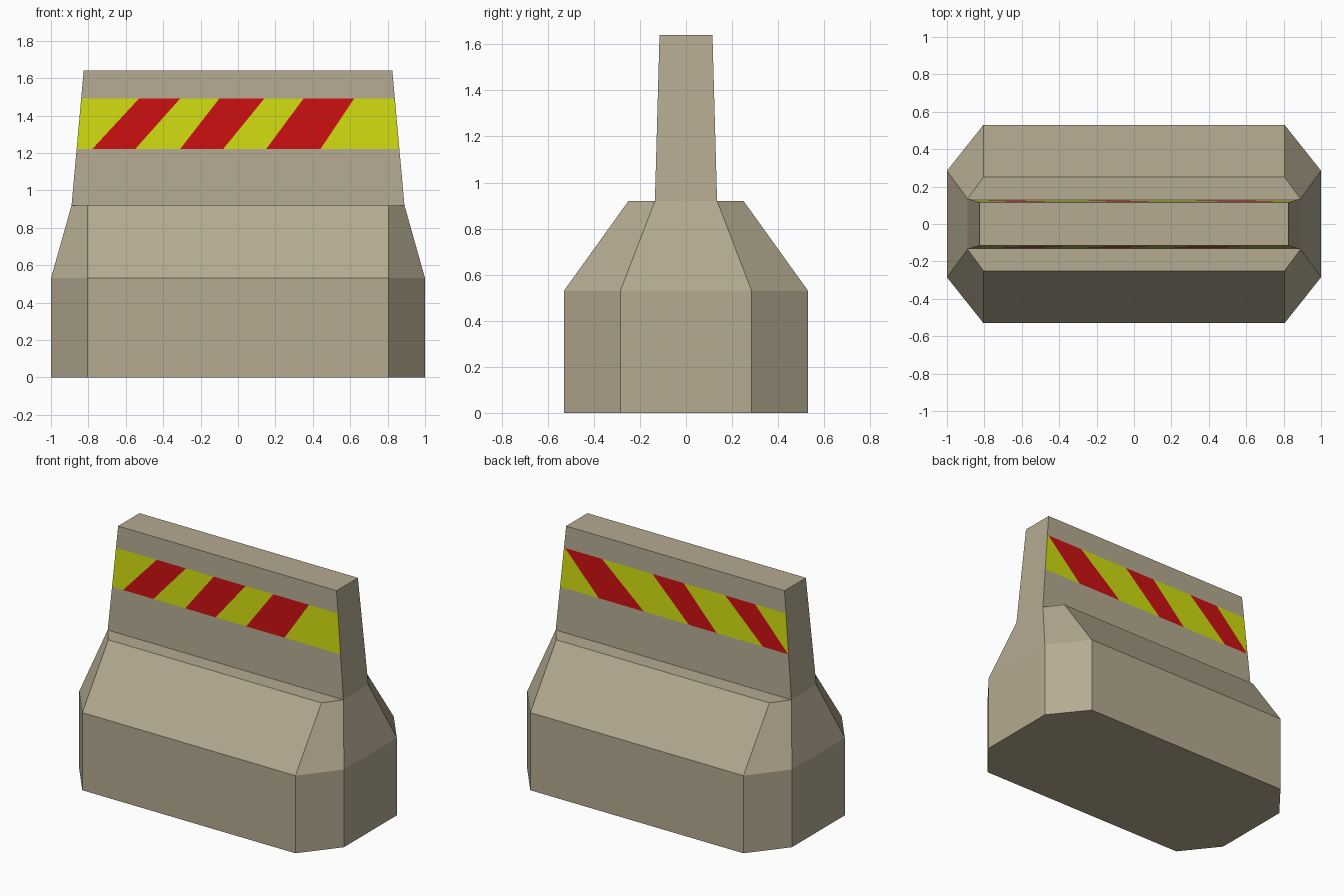
import bpy
import bmesh

if "Cube" in bpy.data.objects:
    bpy.data.objects.remove(bpy.data.objects["Cube"], do_unlink=True)


def make_material(name, rgb):
    mat = bpy.data.materials.new(name)
    mat.use_nodes = True
    mat.diffuse_color = (*rgb, 1)
    mat.node_tree.nodes["Principled BSDF"].inputs["Base Color"].default_value = (*rgb, 1)
    return mat


concrete = make_material("concrete beige", (0.46, 0.405, 0.285))
yellow = make_material("warning yellow", (0.63, 0.72, 0.005))
red = make_material("warning red", (0.6, 0.005, 0.005))


def finish(bm, name, materials):
    bmesh.ops.remove_doubles(bm, verts=bm.verts, dist=0.0001)
    bmesh.ops.recalc_face_normals(bm, faces=bm.faces)
    mesh = bpy.data.meshes.new(name)
    bm.to_mesh(mesh)
    bm.free()
    for mat in materials:
        mesh.materials.append(mat)
    obj = bpy.data.objects.new(name, mesh)
    bpy.context.collection.objects.link(obj)
    return obj


def bridge(bm, low, high):
    for i in range(len(low)):
        j = (i + 1) % len(low)
        bm.faces.new((low[i], low[j], high[j], high[i]))


def octagon(bm, z, x_side, y_side, x_end, y_end):
    points = [(x_side, y_side), (x_end, y_end), (x_end, -y_end), (x_side, -y_side)]
    points += [(-x, -y) for x, y in points]
    return [bm.verts.new((x, y, z)) for x, y in points]


# Eight-sided foot with sloped shoulders
SHOULDER = 0.92
bm = bmesh.new()
rings = [octagon(bm, 0, 0.805, 0.53, 1, 0.285),
         octagon(bm, 0.53, 0.805, 0.53, 1, 0.285),
         octagon(bm, SHOULDER, 0.805, 0.25, 0.89, 0.135)]
for low, high in zip(rings, rings[1:]):
    bridge(bm, low, high)
bm.faces.new(rings[0])
# Flat ledges on both sides of the wall
top = rings[-1]
bm.faces.new((top[7], top[0], top[1], top[6]))
bm.faces.new((top[2], top[3], top[4], top[5]))
finish(bm, "barrier_base", [concrete])


# Tapered upper wall
TOP = 1.64
BAND_LOW, BAND_HIGH = 1.22, 1.49


def wall_size(z):
    t = (z - SHOULDER) / (TOP - SHOULDER)
    return 0.89 - 0.065 * t, 0.135 - 0.02 * t


bm = bmesh.new()


def vert(x, side, z):
    return bm.verts.new((x, side * wall_size(z)[1], z))


def panel(side, z0, z1, left, right, material=0):
    """Face on the front (-1) or back (1); left and right give x at z0 and z1."""
    face = bm.faces.new((vert(left[0], side, z0), vert(right[0], side, z0),
                         vert(right[1], side, z1), vert(left[1], side, z1)))
    face.material_index = material


# Slanted stripe boundaries as (x at band bottom, x at band top)
stripes = {
    -1: [(-0.78, -0.53), (-0.55, -0.31), (-0.31, -0.10),
         (-0.08, 0.14), (0.15, 0.35), (0.44, 0.62)],
    1: [(-0.86, -0.605), (-0.67, -0.38), (-0.32, -0.065),
        (-0.11, 0.17), (0.23, 0.55), (0.57, 0.83)],
}
levels = [SHOULDER, BAND_LOW, BAND_HIGH, TOP]
for side, cuts in stripes.items():
    for z0, z1 in zip(levels, levels[1:]):
        edge = (wall_size(z0)[0], wall_size(z1)[0])
        start = (-edge[0], -edge[1])
        if z0 == BAND_LOW:
            lines = [start] + cuts + [edge]
            for i in range(len(lines) - 1):
                panel(side, z0, z1, lines[i], lines[i + 1], 1 + i % 2)
        else:
            panel(side, z0, z1, start, edge)

# Wall ends and cap
for end in (-1, 1):
    for z0, z1 in zip(levels, levels[1:]):
        x0, x1 = end * wall_size(z0)[0], end * wall_size(z1)[0]
        bm.faces.new((vert(x0, -1, z0), vert(x0, 1, z0), vert(x1, 1, z1), vert(x1, -1, z1)))
x = wall_size(TOP)[0]
bm.faces.new((vert(-x, -1, TOP), vert(x, -1, TOP), vert(x, 1, TOP), vert(-x, 1, TOP)))
finish(bm, "barrier_wall", [concrete, yellow, red])
